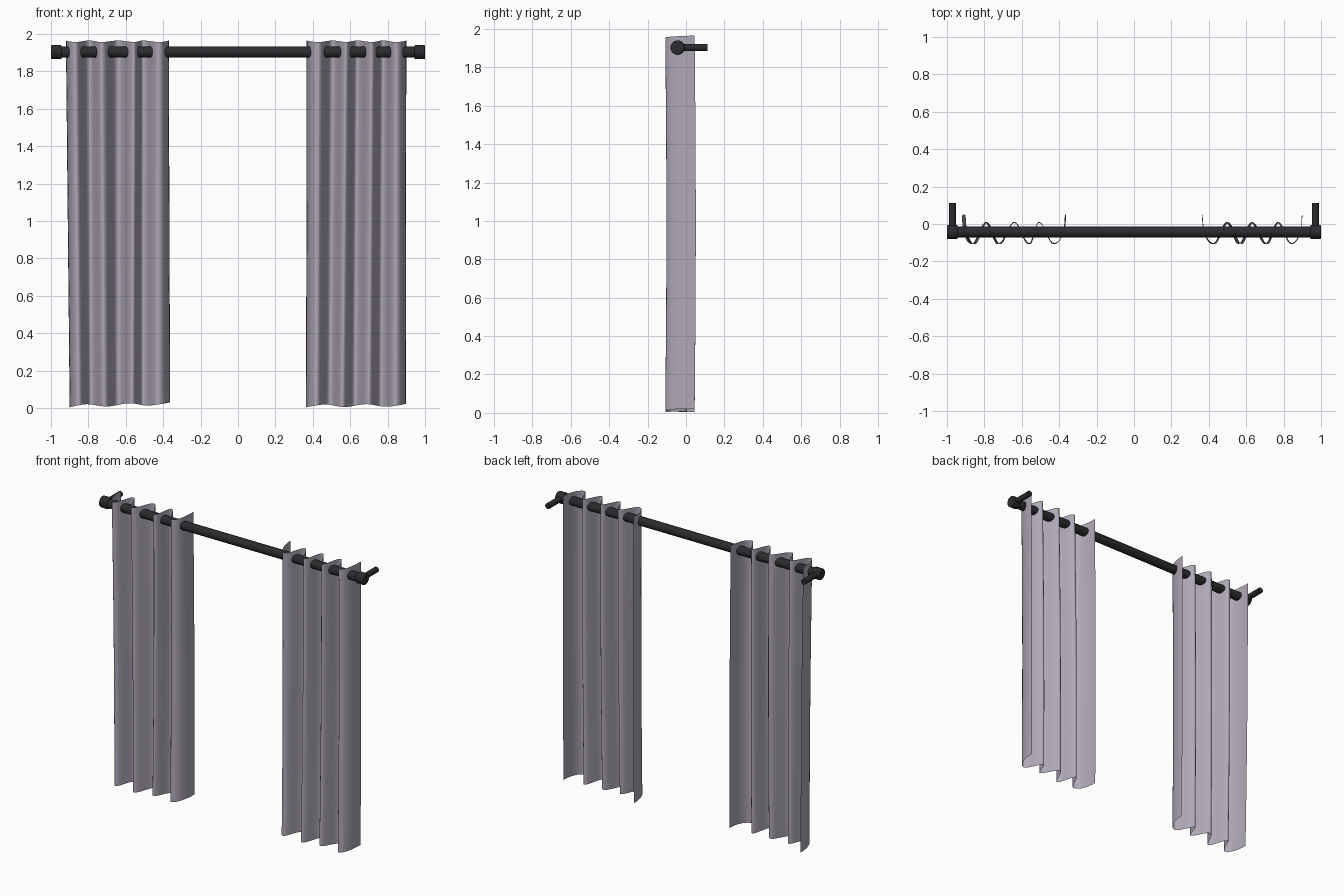
import bpy, bmesh, math
from mathutils import Vector

cube = bpy.data.objects.get("Cube")
if cube:
    bpy.data.objects.remove(cube, do_unlink=True)


def material(name, color, roughness):
    m = bpy.data.materials.new(name)
    m.use_nodes = True
    m.diffuse_color = (*color, 1)
    bsdf = m.node_tree.nodes["Principled BSDF"]
    bsdf.inputs["Base Color"].default_value = (*color, 1)
    bsdf.inputs["Roughness"].default_value = roughness
    return m


FABRIC = material("mauve grey fabric", (0.43, 0.39, 0.47), 0.9)
METAL = material("dark metal", (0.024, 0.024, 0.028), 0.5)
ROD_Y, ROD_Z = -0.043, 1.903
TOP, FRONT, BACK, HEM_EDGE = 1.965, -0.108, 0.006, 0.045


def cylinder(name, start, end, radius, bevel=0.0):
    a, b = Vector(start), Vector(end)
    bpy.ops.mesh.primitive_cylinder_add(vertices=24, radius=radius,
                                        depth=(b - a).length, location=(a + b) / 2)
    obj = bpy.context.object
    obj.name = name
    obj.rotation_euler = (b - a).to_track_quat('Z', 'Y').to_euler()
    obj.data.materials.append(METAL)
    bpy.ops.object.shade_smooth_by_angle(angle=math.radians(40))
    if bevel:
        mod = obj.modifiers.new("Soft rim", 'BEVEL')
        mod.width, mod.segments = bevel, 2
    return obj


def fold_line(keys, steps=8):
    """Pleat cross-section: alternating front and back folds, open outer edges."""
    pts, last = [], len(keys) - 2
    for i in range(last + 1):
        x0, x1 = keys[i], keys[i + 1]
        for s in range(steps + (i == last)):
            t = s / steps
            if i in (0, last):
                # outer edges sweep straight back
                u = 1 - t if i == 0 else t
                fold, edge = (x1, x0) if i == 0 else (x0, x1)
                x = fold + (edge - fold) * math.sin(u * math.pi / 2)
                y = FRONT + (HEM_EDGE - FRONT) * (1 - math.cos(u * math.pi / 2))
            else:
                ya, yb = (FRONT, BACK) if i % 2 else (BACK, FRONT)
                x = x0 + (x1 - x0) * t
                y = ya + (yb - ya) * (1 - math.cos(t * math.pi)) / 2
            pts.append((x, y))
    return pts


def curtain(name, top_keys, hem_keys, hem_rise, rows=24):
    top, hem = fold_line(top_keys), fold_line(hem_keys)
    bm = bmesh.new()
    grid = []
    for r in range(rows + 1):
        t = r / rows
        row = []
        for i, ((xa, ya), (xb, yb)) in enumerate(zip(top, hem)):
            f = i / (len(top) - 1)
            z_top = TOP - 0.008 * (1 - math.cos(f * math.pi * 8)) / 2
            z_hem = 0.004 + hem_rise * f + 0.014 * math.sin(f * math.pi * 2.5) ** 2
            sway = 0.006 * math.sin(t * math.pi)
            row.append(bm.verts.new((xa + (xb - xa) * t,
                                     ya + (yb - ya) * t + sway,
                                     z_top + (z_hem - z_top) * t)))
        grid.append(row)
    for a, b in zip(grid, grid[1:]):
        for i in range(len(a) - 1):
            bm.faces.new((a[i], b[i], b[i + 1], a[i + 1])).smooth = True
    mesh = bpy.data.meshes.new(name)
    bm.to_mesh(mesh)
    bm.free()
    mesh.materials.append(FABRIC)
    obj = bpy.data.objects.new(name, mesh)
    bpy.context.collection.objects.link(obj)
    return obj


# Rod with end caps and wall brackets
cylinder("curtain_rod", (-0.96, ROD_Y, ROD_Z), (0.96, ROD_Y, ROD_Z), 0.03)
for side, label in ((1, "left"), (-1, "right")):
    cylinder(label + "_end_cap", (side * 0.943, ROD_Y, ROD_Z),
             (side, ROD_Y, ROD_Z), 0.038, 0.006)
    cylinder(label + "_wall_bracket", (side * 0.97, ROD_Y, ROD_Z),
             (side * 0.97, 0.113, ROD_Z), 0.019)

# Hanging curtains, pleated around the rod
curtain("right_curtain",
        (-0.92, -0.87, -0.795, -0.73, -0.64, -0.555, -0.508, -0.425, -0.37),
        (-0.90, -0.85, -0.785, -0.715, -0.64, -0.565, -0.508, -0.43, -0.363), 0.012)
curtain("left_curtain",
        (0.367, 0.43, 0.507, 0.577, 0.637, 0.715, 0.775, 0.845, 0.9),
        (0.364, 0.42, 0.492, 0.558, 0.625, 0.70, 0.765, 0.84, 0.897), 0.004)
